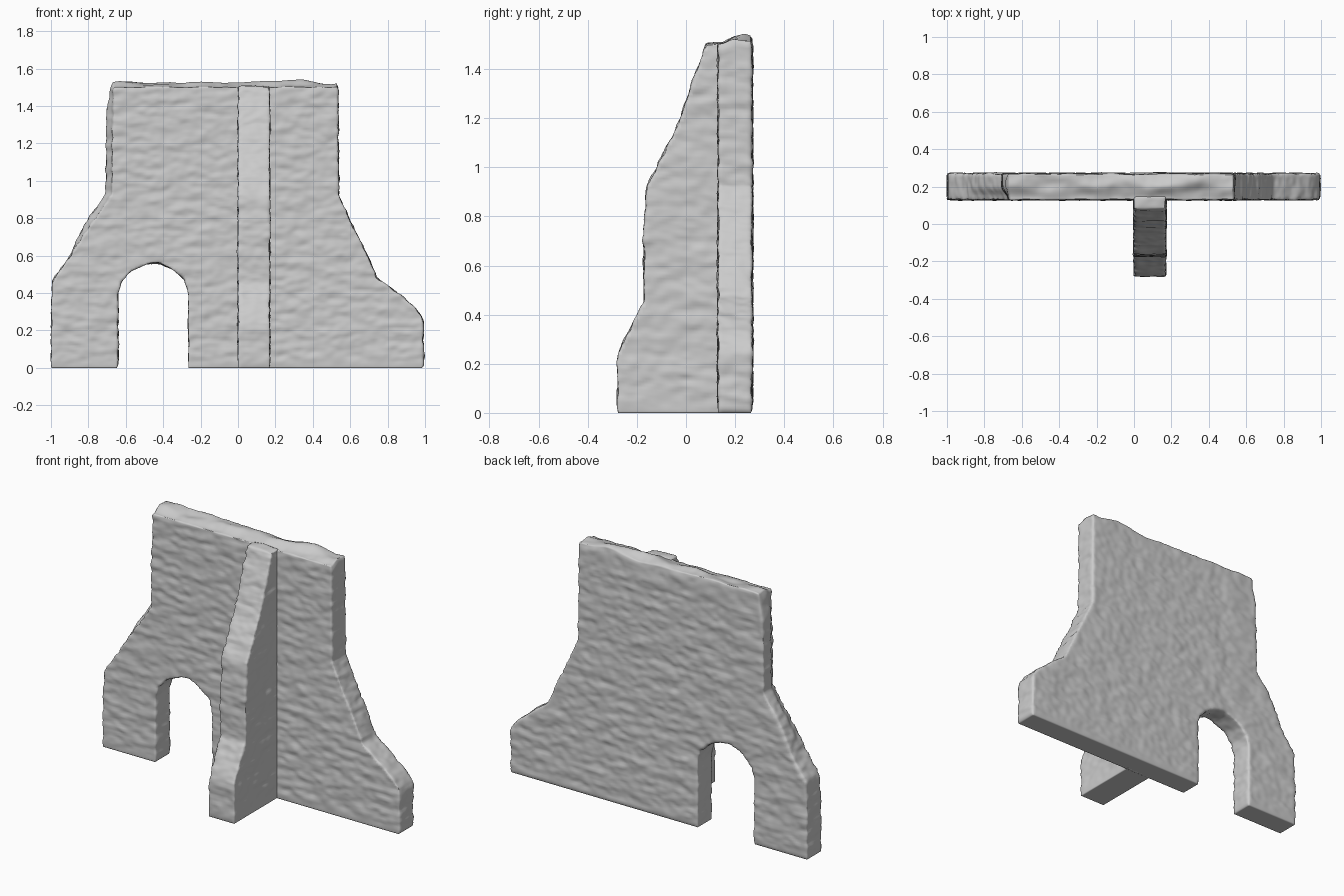
import bpy, bmesh
from mathutils import Vector, noise

if "Cube" in bpy.data.objects:
    bpy.data.objects.remove(bpy.data.objects["Cube"])


def step(a, b, v):
    t = min(max((v - a) / (b - a), 0), 1)
    return t * t * (3 - 2 * t)


def prism(name, points, offset):
    """Closed prism from an outline of 3D points, densely remeshed."""
    bm = bmesh.new()
    face = bm.faces.new([bm.verts.new(p) for p in points])
    ext = bmesh.ops.extrude_face_region(bm, geom=[face])
    moved = [g for g in ext["geom"] if isinstance(g, bmesh.types.BMVert)]
    bmesh.ops.translate(bm, verts=moved, vec=offset)
    bmesh.ops.triangulate(bm, faces=bm.faces[:])
    bmesh.ops.recalc_face_normals(bm, faces=bm.faces[:])
    mesh = bpy.data.meshes.new(name)
    bm.to_mesh(mesh)
    bm.free()
    obj = bpy.data.objects.new(name, mesh)
    bpy.context.collection.objects.link(obj)
    bpy.context.view_layer.objects.active = obj
    obj.select_set(True)
    mod = obj.modifiers.new("Remesh", 'REMESH')
    mod.mode = 'VOXEL'
    mod.voxel_size = 0.012
    mod.use_smooth_shade = True
    bpy.ops.object.modifier_apply(modifier=mod.name)
    return obj


def weather(obj, warp=None):
    """Masonry roughness: flattened lumps running along the courses."""
    mesh = obj.data
    normals = [v.normal.copy() for v in mesh.vertices]
    for v, n in zip(mesh.vertices, normals):
        p = v.co.copy()
        lump = noise.noise(Vector((p.x * 9, p.y * 9, p.z * 24)))
        fine = noise.noise(Vector((p.x * 22 + 7, p.y * 22, p.z * 40)))
        amount = (0.007 * lump + 0.004 * fine) * step(0.0, 0.06, p.z)
        v.co = p + n * amount
        if warp:
            warp(v.co, p)
        v.co.z = max(v.co.z, 0)
    mesh.update()


def wall_warp(co, p):
    # Broken top edge, higher towards the back
    if p.z > 1.4:
        back = step(0.135, 0.21, p.y)
        ragged = noise.noise(Vector((p.x * 4.5, p.y * 12, 3.0)))
        co.z += step(1.4, 1.5, p.z) * back * (0.022 + 0.028 * ragged)
    # Left edge leans outwards at the back
    if p.x < -0.5:
        lean = step(0.56, 0.8, p.z) * (1 - 0.7 * step(1.35, 1.5, p.z))
        co.x -= 0.032 * lean * step(0.14, 0.2, p.y) * step(-0.5, -0.64, p.x)


# Wall with stepped shoulders and an arched doorway
wall_outline = [
    (-1, 0), (-0.64, 0), (-0.64, 0.40), (-0.625, 0.46), (-0.58, 0.51),
    (-0.5, 0.55), (-0.46, 0.56), (-0.42, 0.557), (-0.34, 0.52),
    (-0.285, 0.47), (-0.265, 0.40), (-0.265, 0), (0.995, 0), (0.99, 0.27),
    (0.93, 0.34), (0.745, 0.48), (0.68, 0.63), (0.61, 0.77), (0.54, 0.92),
    (0.537, 1.5), (-0.67, 1.5), (-0.675, 0.93), (-0.80, 0.75),
    (-0.89, 0.61), (-0.995, 0.46)]
wall = prism("wall", [(x, 0.13, z) for x, z in wall_outline], (0, 0.14, 0))
weather(wall, wall_warp)

# Sloping buttress on the front face
buttress_outline = [
    (-0.28, 0), (-0.28, 0.24), (-0.17, 0.46), (-0.172, 0.70),
    (-0.16, 0.92), (-0.03, 1.18), (0.08, 1.505), (0.15, 1.505), (0.15, 0)]
buttress = prism("buttress", [(0.0, y, z) for y, z in buttress_outline],
                 (0.17, 0, 0))
weather(buttress)
